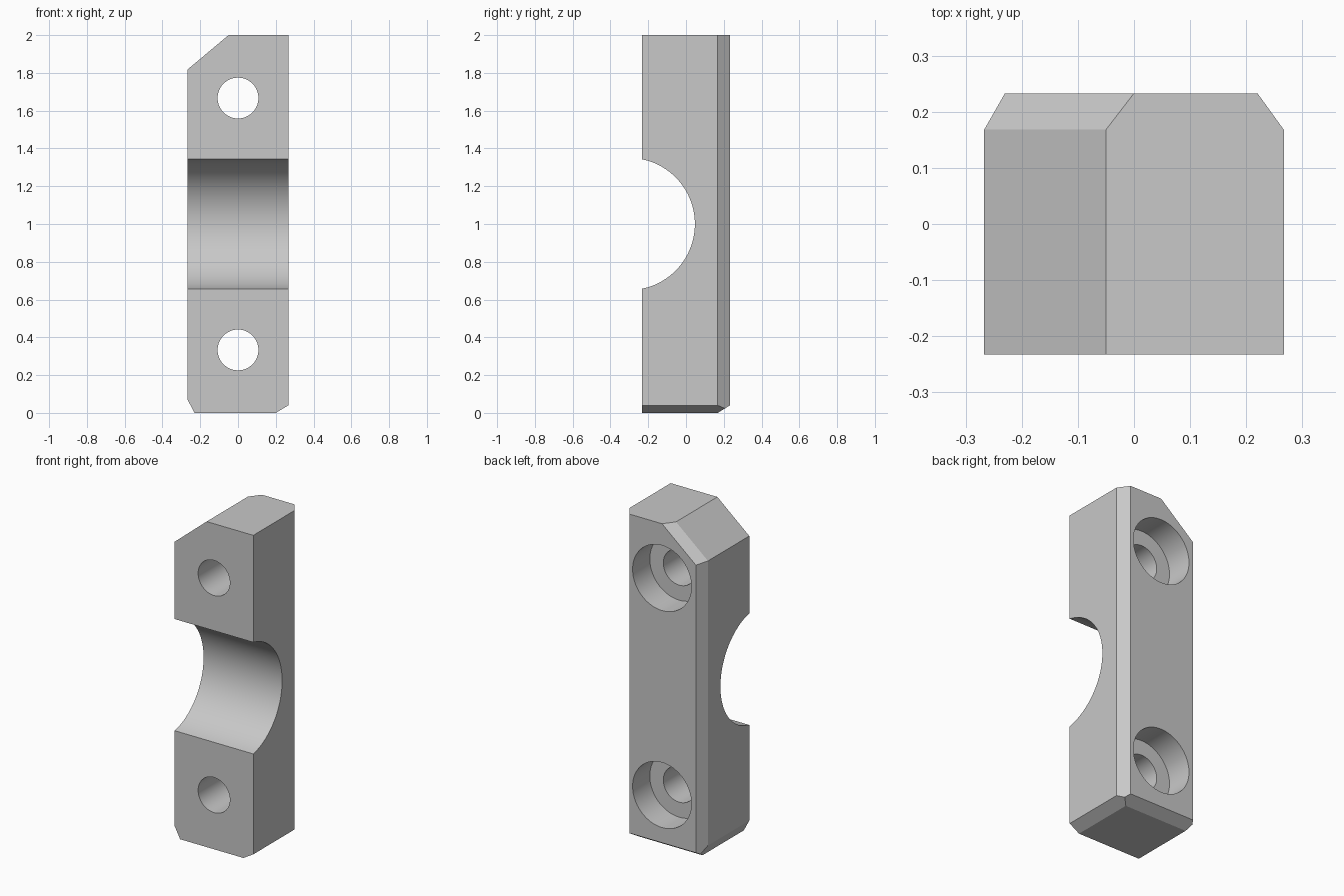
import bpy
import bmesh
from math import radians
from mathutils import Vector, Matrix

default = bpy.data.objects.get("Cube")
if default:
    bpy.data.objects.remove(default, do_unlink=True)

X, Y, H = 0.267, 0.233, 2.0      # half width, half depth, height
YC = 0.168                       # where the rear chamfers start
CENTRE = Vector((0, 0, H / 2))

grey = bpy.data.materials.new("plain grey")
grey.use_nodes = True
grey.diffuse_color = (0.58, 0.58, 0.58, 1)
grey.node_tree.nodes["Principled BSDF"].inputs["Base Color"].default_value = grey.diffuse_color


def make_object(name, bm):
    mesh = bpy.data.meshes.new(name)
    bm.to_mesh(mesh)
    bm.free()
    obj = bpy.data.objects.new(name, mesh)
    bpy.context.collection.objects.link(obj)
    return obj


def chamfer(bm, a, b, c):
    """Slice off the corner beyond the plane through three points."""
    a, b, c = Vector(a), Vector(b), Vector(c)
    normal = (b - a).cross(c - a).normalized()
    if normal.dot(a - CENTRE) < 0:
        normal.negate()
    geom = bm.verts[:] + bm.edges[:] + bm.faces[:]
    bmesh.ops.bisect_plane(bm, geom=geom, dist=1e-6, plane_co=a,
                           plane_no=normal, clear_outer=True)
    rim = [e for e in bm.edges if e.is_boundary]
    bmesh.ops.holes_fill(bm, edges=rim, sides=0)


def cylinder_cutter(name, radius, length, centre, axis):
    bm = bmesh.new()
    turn = Matrix.Rotation(radians(90), 4, "Y" if axis == "X" else "X")
    bmesh.ops.create_cone(bm, cap_ends=True, segments=96, radius1=radius,
                          radius2=radius, depth=length,
                          matrix=Matrix.Translation(centre) @ turn)
    obj = make_object(name, bm)
    obj.hide_render = True
    return obj


# Block with its chamfered corners
bm = bmesh.new()
bmesh.ops.create_cube(bm, size=1, matrix=Matrix.Translation(CENTRE)
                      @ Matrix.Diagonal((2 * X, 2 * Y, H, 1)))
chamfer(bm, (-0.05, 0, H), (-X, 0, 1.818), (-0.05, 0.1, H))      # large top corner
chamfer(bm, (-0.05, YC, H), (-X, YC, 1.818), (0, Y, H))          # rear of top corner
chamfer(bm, (-X, YC, 0), (-0.23, Y, 0), (-X, YC, 1))             # rear upright, -x
chamfer(bm, (X, YC, 0), (0.22, Y, 0), (X, YC, 1))                # rear upright, +x
chamfer(bm, (-X, 0, 0.07), (-0.23, 0, 0), (-X, 0.1, 0.07))       # bottom edge, -x
chamfer(bm, (X, 0, 0.04), (0.2, 0, 0), (X, 0.1, 0.04))           # bottom edge, +x
chamfer(bm, (0, Y, 0.04), (0, YC, 0), (0.1, Y, 0.04))            # bottom rear edge
bmesh.ops.recalc_face_normals(bm, faces=bm.faces[:])
block = make_object("clamp_block", bm)
block.data.materials.append(grey)

# Half-round channel, then a counterbored bolt hole at each end
cutters = [cylinder_cutter("channel_cutter", 0.35, 1, (0, -0.303, H / 2), "X")]
for end, z in (("lower", H / 6), ("upper", H * 5 / 6)):
    cutters.append(cylinder_cutter(end + "_bolt_cutter", 0.108, 1, (0, 0, z), "Y"))
    cutters.append(cylinder_cutter(end + "_counterbore_cutter", 0.2, 0.4,
                                   (0, Y - 0.167 + 0.2, z), "Y"))

bpy.ops.object.select_all(action="DESELECT")
bpy.context.view_layer.objects.active = block
block.select_set(True)
for cutter in cutters:
    mod = block.modifiers.new(cutter.name, "BOOLEAN")
    mod.operation = "DIFFERENCE"
    mod.solver = "EXACT"
    mod.object = cutter
    bpy.ops.object.modifier_apply(modifier=mod.name)
    bpy.data.objects.remove(cutter, do_unlink=True)

bpy.ops.object.shade_smooth_by_angle(angle=radians(15))
